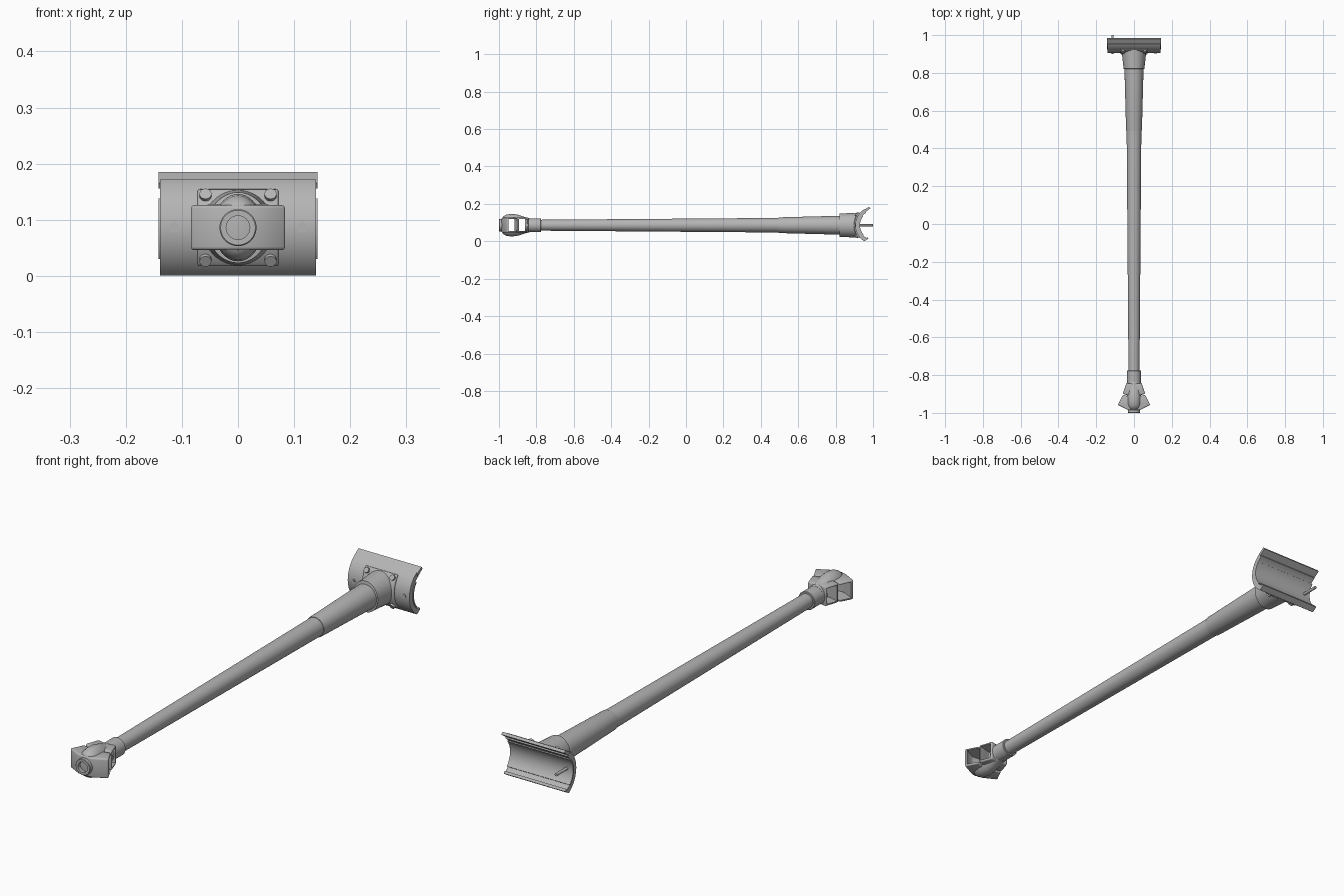
import bpy, bmesh, math
from mathutils import Vector, Matrix

if "Cube" in bpy.data.objects:
    bpy.data.objects.remove(bpy.data.objects["Cube"])

ZC = 0.086                      # height of the long axis
SY = 1.005                      # y of the saddle's arc centre

metal = bpy.data.materials.new("grey metal")
metal.diffuse_color = (0.46, 0.46, 0.46, 1)
metal.use_nodes = True
metal.node_tree.nodes["Principled BSDF"].inputs["Base Color"].default_value = metal.diffuse_color


def finish(name, bm, bevel=0.0, smooth=True):
    """Turn a bmesh into a named, coloured object."""
    bmesh.ops.recalc_face_normals(bm, faces=bm.faces)
    me = bpy.data.meshes.new(name)
    bm.to_mesh(me)
    bm.free()
    ob = bpy.data.objects.new(name, me)
    bpy.context.collection.objects.link(ob)
    me.materials.append(metal)
    if bevel:
        m = ob.modifiers.new("soft edges", 'BEVEL')
        m.width, m.segments = bevel, 3
        m.limit_method, m.angle_limit = 'ANGLE', math.radians(40)
        apply(ob)
    if smooth:
        shade(ob)
    return ob


def select(ob):
    bpy.ops.object.select_all(action='DESELECT')
    ob.select_set(True)
    bpy.context.view_layer.objects.active = ob


def apply(ob):
    select(ob)
    for m in list(ob.modifiers):
        bpy.ops.object.modifier_apply(modifier=m.name)


def shade(ob):
    select(ob)
    bpy.ops.object.shade_smooth_by_angle(angle=math.radians(35))


def lathe(name, profile, n=40):
    """Revolve (y, half width, half height) stations about the long axis."""
    bm = bmesh.new()
    rings = []
    for y, rx, rz in profile:
        rings.append([bm.verts.new((rx * math.cos(2 * math.pi * i / n), y,
                                    ZC + rz * math.sin(2 * math.pi * i / n)))
                      for i in range(n)])
    for a, b in zip(rings, rings[1:]):
        for i in range(n):
            j = (i + 1) % n
            bm.faces.new((a[i], a[j], b[j], b[i]))
    bm.faces.new(rings[0])
    bm.faces.new(rings[-1])
    return finish(name, bm)


def prism(name, pts, axis, lo, hi, bevel=0.0, smooth=True):
    """Extrude an outline along x (points are y, z) or z (points are x, y)."""
    bm = bmesh.new()

    def place(p, t):
        return (t, p[0], p[1]) if axis == 'x' else (p[0], p[1], t)
    vs = [bm.verts.new(place(p, lo)) for p in pts]
    top = [bm.verts.new(place(p, hi)) for p in pts]
    bm.faces.new(vs)
    bm.faces.new(top)
    for i in range(len(pts)):
        j = (i + 1) % len(pts)
        bm.faces.new((vs[i], vs[j], top[j], top[i]))
    return finish(name, bm, bevel, smooth)


def mirrored(half):
    """Close a right-hand outline with its left-hand mirror image."""
    return half + [(-x, y) for x, y in reversed(half) if abs(x) > 1e-6]


def arc(r_in, r_out, a0, a1, n=28):
    """Saddle cross-section between two radii, angles from straight forward."""
    def pt(r, a):
        return (SY - r * math.cos(math.radians(a)), ZC + r * math.sin(math.radians(a)))
    angs = [a0 + (a1 - a0) * i / n for i in range(n + 1)]
    return [pt(r_out, a) for a in angs] + [pt(r_in, a) for a in reversed(angs)]


def stud(name, base, direction, radius, length, n=20):
    bm = bmesh.new()
    d = Vector(direction).normalized()
    rot = d.to_track_quat('Z', 'Y').to_matrix().to_4x4()
    bmesh.ops.create_cone(bm, cap_ends=True, segments=n, radius1=radius,
                          radius2=radius, depth=length,
                          matrix=Matrix.Translation(Vector(base) + d * length / 2) @ rot)
    return finish(name, bm)


# Long tube: slim section and thicker rear section
lathe("slim_tube", [(-0.80, 0.029, 0.029), (0.50, 0.039, 0.039)])
lathe("thick_tube", [(0.495, 0.041, 0.041), (0.50, 0.042, 0.042), (0.84, 0.051, 0.051)])
lathe("front_collar", [(-0.86, 0.036, 0.036), (-0.777, 0.037, 0.037),
                       (-0.775, 0.035, 0.035)])
lathe("rear_flare", [(0.82, 0.050, 0.053), (0.822, 0.055, 0.063),
                     (0.895, 0.063, 0.065), (0.925, 0.066, 0.067)])

# Front hub ring with a blind hole
lathe("hub_ring", [(-0.975, 0.033, 0.033), (-0.998, 0.033, 0.033), (-1.0, 0.031, 0.031),
                   (-1.0, 0.021, 0.021), (-0.984, 0.021, 0.021)])

# Front joint: rounded body with two swept-back socket pairs
bulb = lathe("joint_body", [(-0.985, 0.028, 0.034), (-0.978, 0.036, 0.047),
                            (-0.960, 0.042, 0.057), (-0.935, 0.044, 0.060),
                            (-0.905, 0.043, 0.058), (-0.880, 0.040, 0.050),
                            (-0.855, 0.037, 0.042), (-0.835, 0.036, 0.037)])
front_socket = prism("front_sockets", mirrored(
    [(0.030, -0.986), (0.086, -0.957), (0.059, -0.904), (0, -0.92)]),
    'z', 0.046, 0.126, bevel=0.006, smooth=False)
rear_socket = prism("rear_sockets", mirrored(
    [(0, -0.915), (0.059, -0.899), (0.040, -0.841), (0, -0.848)]),
    'z', 0.048, 0.128, bevel=0.006, smooth=False)

# Passages running through the sockets
cutters = [
    prism("front_passage", mirrored(
        [(0, -0.970), (0.030, -0.974), (0.110, -0.933), (0.083, -0.890), (0, -0.918)]),
        'z', 0.054, 0.118, smooth=False),
    prism("rear_passage", mirrored(
        [(0, -0.906), (0.080, -0.886), (0.065, -0.842), (0, -0.857)]),
        'z', 0.056, 0.120, smooth=False)]
for ob in (bulb, front_socket, rear_socket):
    for c in cutters:
        m = ob.modifiers.new("passage", 'BOOLEAN')
        m.operation, m.solver, m.object = 'DIFFERENCE', 'EXACT', c
    apply(ob)
    shade(ob)
for c in cutters:
    bpy.data.objects.remove(c)

# Rear saddle: part pipe lying across the tube, with liner, lips and pad
prism("saddle", arc(0.079, 0.100, -59, 59), 'x', -0.139, 0.139)
prism("saddle_liner", arc(0.075, 0.081, -44, 40), 'x', -0.142, 0.142)
prism("upper_lip", [(0.950, 0.166), (0.979, 0.185), (0.986, 0.176), (0.958, 0.156)],
      'x', -0.142, 0.142)
prism("lower_lip", [(0.952, 0.006), (0.955, 0.001), (0.975, 0.014), (0.969, 0.023)],
      'x', -0.139, 0.139)
prism("saddle_pad", arc(0.092, 0.107, -41, 41, 16), 'x', -0.072, 0.072, bevel=0.004)

# Four bolts set square to the curved pad
for sx in (-1, 1):
    for sz in (-1, 1):
        a = math.radians(32) * sz
        d = Vector((0, -math.cos(a), math.sin(a)))
        base = Vector((sx * 0.058, SY, ZC)) + d * 0.100
        stud("bolt", base, d, 0.011, 0.014, 12)

# Side plugs and the locating pin
for x in (-0.114, 0.114):
    stud("side_plug", (x, 0.915, ZC), (0, -1, 0), 0.009, 0.012)
stud("locating_pin", (-0.114, 0.901, ZC), (0, 1, 0), 0.006, 0.099)
